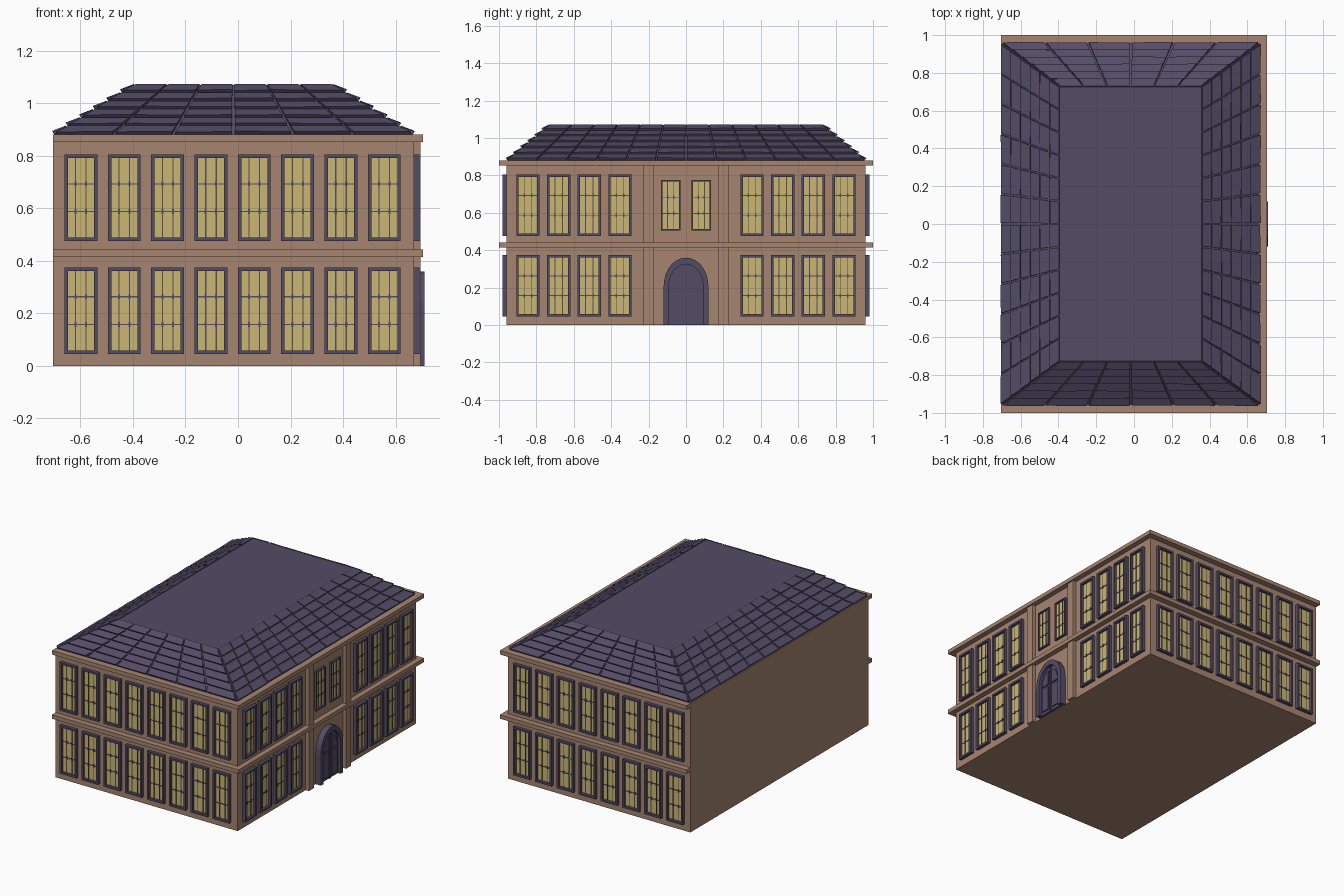
import bpy, bmesh, math, random
from mathutils import Vector

if "Cube" in bpy.data.objects:
    bpy.data.objects.remove(bpy.data.objects["Cube"])

random.seed(4)


def material(name, rgb):
    m = bpy.data.materials.new(name)
    m.diffuse_color = (*rgb, 1)
    m.use_nodes = True
    m.node_tree.nodes["Principled BSDF"].inputs["Base Color"].default_value = m.diffuse_color
    return m


WALL = material("tan wall", (0.38, 0.235, 0.162))
SLATE = material("purple slate", (0.088, 0.072, 0.134))
GLASS = material("yellow glass", (0.60, 0.47, 0.165))


def finish(name, bm, mat):
    bmesh.ops.recalc_face_normals(bm, faces=bm.faces)
    me = bpy.data.meshes.new(name)
    bm.to_mesh(me)
    bm.free()
    me.materials.append(mat)
    ob = bpy.data.objects.new(name, me)
    bpy.context.collection.objects.link(ob)
    return ob


def hexa(bm, low, high):
    """Closed solid between two loops of equal length."""
    a = [bm.verts.new(p) for p in low]
    b = [bm.verts.new(p) for p in high]
    n = len(a)
    bm.faces.new(a[::-1])
    bm.faces.new(b)
    for i in range(n):
        bm.faces.new((a[i], a[(i + 1) % n], b[(i + 1) % n], b[i]))


def box(bm, x0, x1, y0, y1, z0, z1):
    ring = [(x0, y0), (x1, y0), (x1, y1), (x0, y1)]
    hexa(bm, [(x, y, z0) for x, y in ring], [(x, y, z1) for x, y in ring])


# Wall frames: u along the wall, z up, d outwards
PLACE = {
    "front": lambda u, z, d: (u, -0.96 - d, z),
    "back": lambda u, z, d: (u, 0.96 + d, z),
    "right": lambda u, z, d: (0.67 + d, u, z),
}


def plate(bm, side, pts, d0, d1):
    f = PLACE[side]
    hexa(bm, [f(u, z, d0) for u, z in pts], [f(u, z, d1) for u, z in pts])


def rect(bm, side, u0, u1, z0, z1, d0, d1):
    plate(bm, side, [(u0, z0), (u1, z0), (u1, z1), (u0, z1)], d0, d1)


# Main block and string courses
bm = bmesh.new()
box(bm, -0.705, 0.67, -0.96, 0.96, 0, 0.88)
finish("main_block", bm, WALL)
for name, z0, z1 in (("middle_band", 0.415, 0.442), ("top_cornice", 0.853, 0.88)):
    bm = bmesh.new()
    box(bm, -0.705, 0.705, -1, 1, z0, z1)
    finish(name, bm, WALL)

# Pilasters beside the entrance bay
bm = bmesh.new()
for s in (-1, 1):
    rect(bm, "right", s * 0.2 - 0.027, s * 0.2 + 0.027, 0, 0.87, -0.01, 0.025)
finish("pilasters", bm, WALL)


def window(frame, glass, side, u, z0, z1, w, t, depth):
    h = w / 2
    # surround
    for s in (-1, 1):
        a, b = sorted((u + s * h, u + s * (h - t)))
        rect(frame, side, a, b, z0, z1, -0.005, depth)
    rect(frame, side, u - h + t, u + h - t, z0, z0 + t, -0.005, depth)
    rect(frame, side, u - h + t, u + h - t, z1 - t, z1, -0.005, depth)
    # pane
    rect(glass, side, u - h + t, u + h - t, z0 + t, z1 - t, -0.004, 0.004)
    # thin glazing bars with small crosses where they meet
    us = [u - w * 0.16, u + w * 0.16]
    zs = [z0 + (z1 - z0) * k for k in (0.34, 0.66)]
    for c in us:
        rect(frame, side, c - 0.0022, c + 0.0022, z0 + t, z1 - t, 0, 0.007)
    for c in zs:
        rect(frame, side, u - h + t, u + h - t, c - 0.0022, c + 0.0022, 0, 0.0075)
        for k in us:
            rect(frame, side, k - 0.004, k + 0.004, c - 0.009, c + 0.009, 0, 0.009)


FLOORS = ((0.045, 0.375), (0.475, 0.805))
for side in PLACE:
    frame, glass = bmesh.new(), bmesh.new()
    if side == "right":
        centres = [s * (0.353 + 0.164 * i) for s in (-1, 1) for i in range(4)]
        for s in (-1, 1):
            window(frame, glass, side, s * 0.082, 0.505, 0.775, 0.105, 0.008, 0.015)
    else:
        centres = [-0.598 + 0.165 * i for i in range(8)]
    for u in centres:
        for z0, z1 in FLOORS:
            window(frame, glass, side, u, z0, z1, 0.125, 0.013, 0.021)
    finish(side + "_window_frames", frame, SLATE)
    finish(side + "_window_panes", glass, GLASS)


# Arched door: surround, leaves and raised panels
def arch(hw, spring, top, n=7):
    pts = []
    for i in range(2 * n + 1):
        a = math.pi * i / (2 * n)
        pts.append((hw * math.cos(a), spring + (top - spring) * math.sin(a) ** 0.95))
    return pts


bm = bmesh.new()
outer = [(0.12, 0)] + arch(0.12, 0.2, 0.36) + [(-0.12, 0)]
inner = [(0.092, 0)] + arch(0.092, 0.2, 0.325) + [(-0.092, 0)]
for i in range(len(outer) - 1):
    plate(bm, "right", [outer[i], outer[i + 1], inner[i + 1], inner[i]], -0.005, 0.04)
finish("door_surround", bm, SLATE)
bm = bmesh.new()
plate(bm, "right", inner, -0.005, 0.02)
for s in (-1, 1):
    a, b = sorted((s * 0.018, s * 0.078))
    rect(bm, "right", a, b, 0.02, 0.185, 0.015, 0.028)
    panel = [(s * 0.018, 0.2), (s * 0.078, 0.2), (s * 0.07, 0.245),
             (s * 0.05, 0.278), (s * 0.018, 0.298)]
    plate(bm, "right", panel, 0.015, 0.028)
    a, b = sorted((s * 0.002, s * 0.008))
    rect(bm, "right", a, b, 0, 0.32, 0.015, 0.026)
finish("door_leaves", bm, SLATE)

# Roof: flat-topped hip
bx0, bx1, by, bz = -0.7, 0.665, 0.955, 0.88
tx0, tx1, ty, tz = -0.39, 0.355, 0.725, 1.07
low = [Vector(p) for p in ((bx0, -by, bz), (bx1, -by, bz), (bx1, by, bz), (bx0, by, bz))]
high = [Vector(p) for p in ((tx0, -ty, tz), (tx1, -ty, tz), (tx1, ty, tz), (tx0, ty, tz))]
bm = bmesh.new()
hexa(bm, low, high)
finish("roof_core", bm, SLATE)

# Roof slates: tilted slabs in six courses on each slope
ROWS = 6
for k, (name, cols) in enumerate((("front", 6), ("right", 12), ("back", 6), ("left", 12))):
    a, b, c, d = low[k], low[(k + 1) % 4], high[(k + 1) % 4], high[k]
    n = (b - a).cross(d - a).normalized()

    def at(u, v, lift):
        return a.lerp(b, u).lerp(d.lerp(c, u), v) + n * lift

    bm = bmesh.new()
    g = 0.03
    for r in range(ROWS):
        for i in range(cols):
            u0, u1 = (i + g) / cols, (i + 1 - g) / cols
            v0, v1 = (r + 0.04) / ROWS, (r + 0.93) / ROWS
            v0 += random.uniform(-0.006, 0.006)
            e = random.uniform(-0.002, 0.002)
            cell = ((u0, v0), (u1, v0), (u1, v1), (u0, v1))
            lift = (0.014 + e, 0.014 - e, 0.006, 0.006)
            hexa(bm, [at(u, v, -0.003) for u, v in cell],
                 [at(u, v, h) for (u, v), h in zip(cell, lift)])
    finish(name + "_roof_slates", bm, SLATE)
